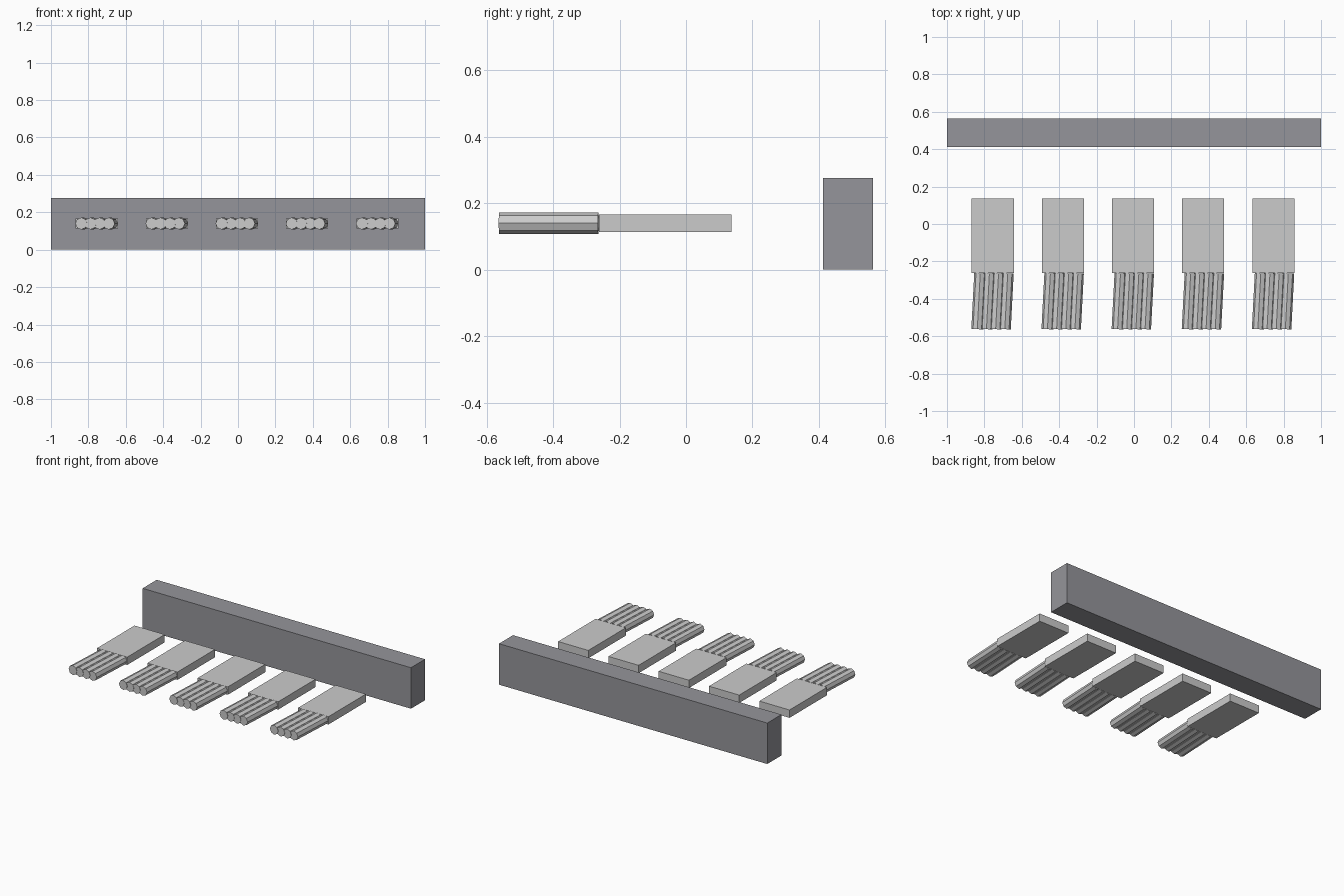
import bpy, math
from mathutils import Vector

if "Cube" in bpy.data.objects:
    bpy.data.objects.remove(bpy.data.objects["Cube"])

steel = bpy.data.materials.new("dark_grey")
steel.diffuse_color = (0.3, 0.3, 0.325, 1)
steel.use_nodes = True
steel.node_tree.nodes["Principled BSDF"].inputs["Base Color"].default_value = steel.diffuse_color


def box(name, lo, hi):
    lo, hi = Vector(lo), Vector(hi)
    bpy.ops.mesh.primitive_cube_add(size=1, location=(lo + hi) / 2)
    ob = bpy.context.object
    ob.name = name
    ob.scale = hi - lo
    return ob


def rod(name, x, y, z, length, radius, yaw):
    bpy.ops.mesh.primitive_cylinder_add(
        vertices=8, radius=radius, depth=length, location=(x, y, z),
        rotation=(math.pi / 2, 0, yaw))
    bpy.context.object.name = name


# Long back bar
bar = box("back_bar", (-1, 0.413, 0), (1, 0.563, 0.276))
bar.data.materials.append(steel)

# Five flat plates, each with four slightly turned rods at the front
for i in range(5):
    cx = -0.755 + i * 0.375
    box(f"plate_{i + 1}", (cx - 0.1125, -0.262, 0.113),
        (cx + 0.1125, 0.137, 0.166))
    for j in range(4):
        rod(f"rod_{i + 1}_{j + 1}", cx - 0.075 + j * 0.049, -0.413, 0.14,
            0.299, 0.032, math.radians(-3))
